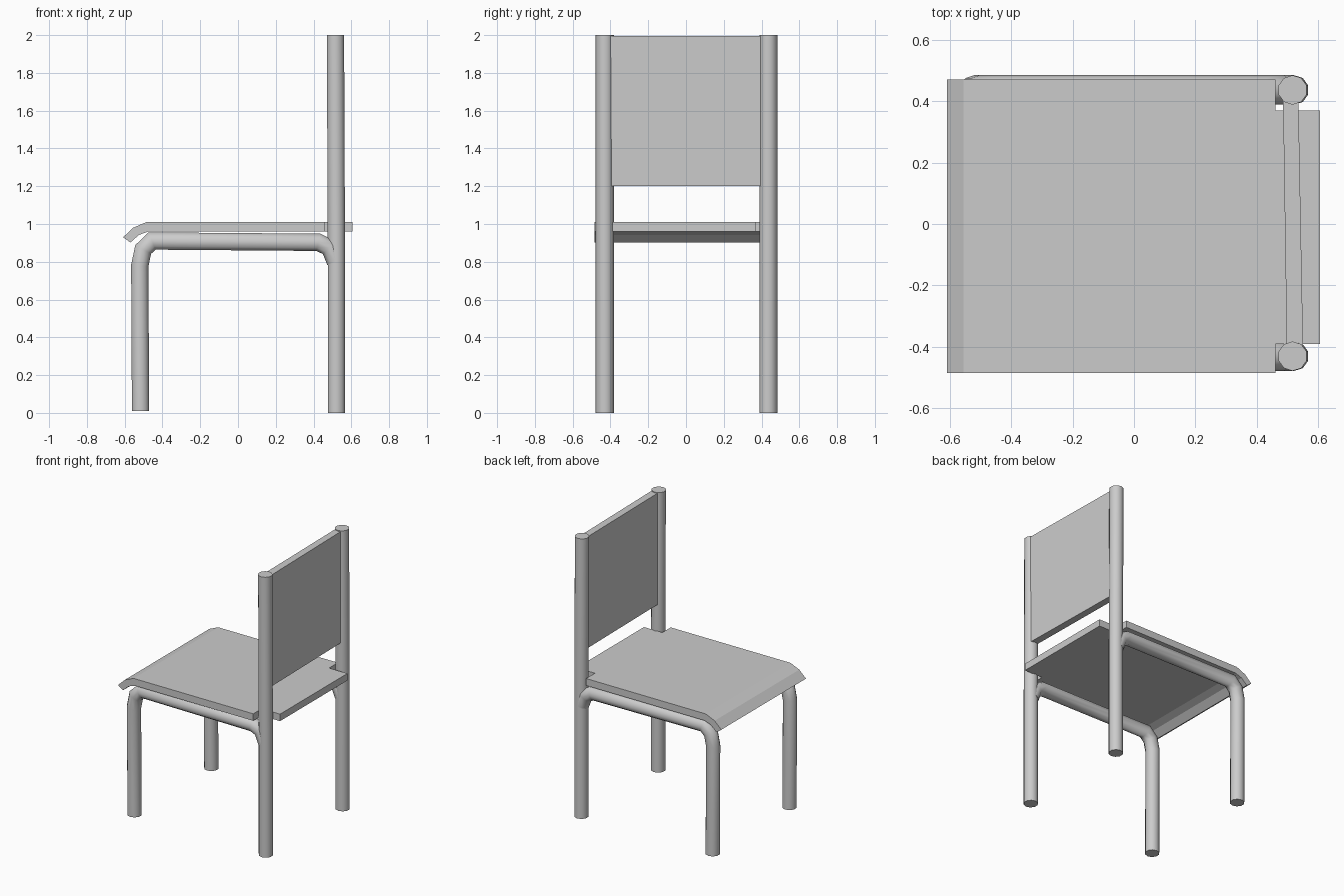
import bpy, bmesh, math
from mathutils import Vector

if "Cube" in bpy.data.objects:
    bpy.data.objects.remove(bpy.data.objects["Cube"])


def finish(bm, name, smooth=False):
    bmesh.ops.recalc_face_normals(bm, faces=bm.faces)
    mesh = bpy.data.meshes.new(name)
    bm.to_mesh(mesh)
    bm.free()
    ob = bpy.data.objects.new(name, mesh)
    bpy.context.collection.objects.link(ob)
    if smooth:
        bpy.ops.object.select_all(action='DESELECT')
        ob.select_set(True)
        bpy.context.view_layer.objects.active = ob
        bpy.ops.object.shade_smooth_by_angle(angle=math.radians(50))
    return ob


def tube(name, path, y, radius=0.048, sides=10):
    """Mitred round tube along an (x, z) path at depth y."""
    bm = bmesh.new()
    pts = [Vector((x, z)) for x, z in path]
    rings = []
    for i, p in enumerate(pts):
        before = (p - pts[i - 1]).normalized() if i else None
        after = (pts[i + 1] - p).normalized() if i < len(pts) - 1 else None
        t = ((before or after) + (after or before)).normalized()
        stretch = radius / t.dot(before or after)
        ring = []
        for k in range(sides):
            a = 2 * math.pi * (k + 0.5) / sides
            u = math.cos(a) * stretch
            ring.append(bm.verts.new((p.x - t.y * u, y + math.sin(a) * radius, p.y + t.x * u)))
        rings.append(ring)
    for r, s in zip(rings, rings[1:]):
        for k in range(sides):
            n = (k + 1) % sides
            bm.faces.new((r[k], r[n], s[n], s[k]))
    bm.faces.new(rings[0])
    bm.faces.new(rings[-1])
    return finish(bm, name, True)


def prism(name, outline, offset):
    """Extrude a closed 3D outline by an offset."""
    bm = bmesh.new()
    face = bm.faces.new([bm.verts.new(p) for p in outline])
    res = bmesh.ops.extrude_face_region(bm, geom=[face], use_keep_orig=True)
    moved = [g for g in res["geom"] if isinstance(g, bmesh.types.BMVert)]
    bmesh.ops.translate(bm, verts=moved, vec=offset)
    return finish(bm, name)


# Tubular frame: back posts and bent front legs with side rails
leg_path = [(-0.516, 0.01), (-0.52, 0.78), (-0.502, 0.865), (-0.455, 0.91),
            (0.425, 0.903), (0.485, 0.875), (0.515, 0.80)]
for side, y in (("left", -0.43), ("right", 0.436)):
    tube(side + "_back_post", [(0.521, 0), (0.521, 0.85), (0.516, 2)], y)
    tube(side + "_front_leg", leg_path, y)

# Seat with drooping front lip
lip = [(-0.485, 1.01), (-0.555, 0.98), (-0.608, 0.93),
       (-0.57, 0.902), (-0.525, 0.942), (-0.475, 0.96)]
profile = lip + [(0.46, 0.96), (0.46, 1.01)]
prism("seat", [(x, -0.485, z) for x, z in profile], (0, 0.955, 0))

# Narrow seat tongue between the posts
prism("seat_rear", [(0.46, -0.39, 0.96), (0.605, -0.39, 0.96),
                    (0.605, -0.39, 1.01), (0.46, -0.39, 1.01)], (0, 0.76, 0))

# Backrest panel
prism("backrest", [(0.485, 0.405, 1.2), (0.535, 0.405, 1.2),
                   (0.55, -0.40, 1.2), (0.497, -0.40, 1.2)], (0, 0, 0.795))
